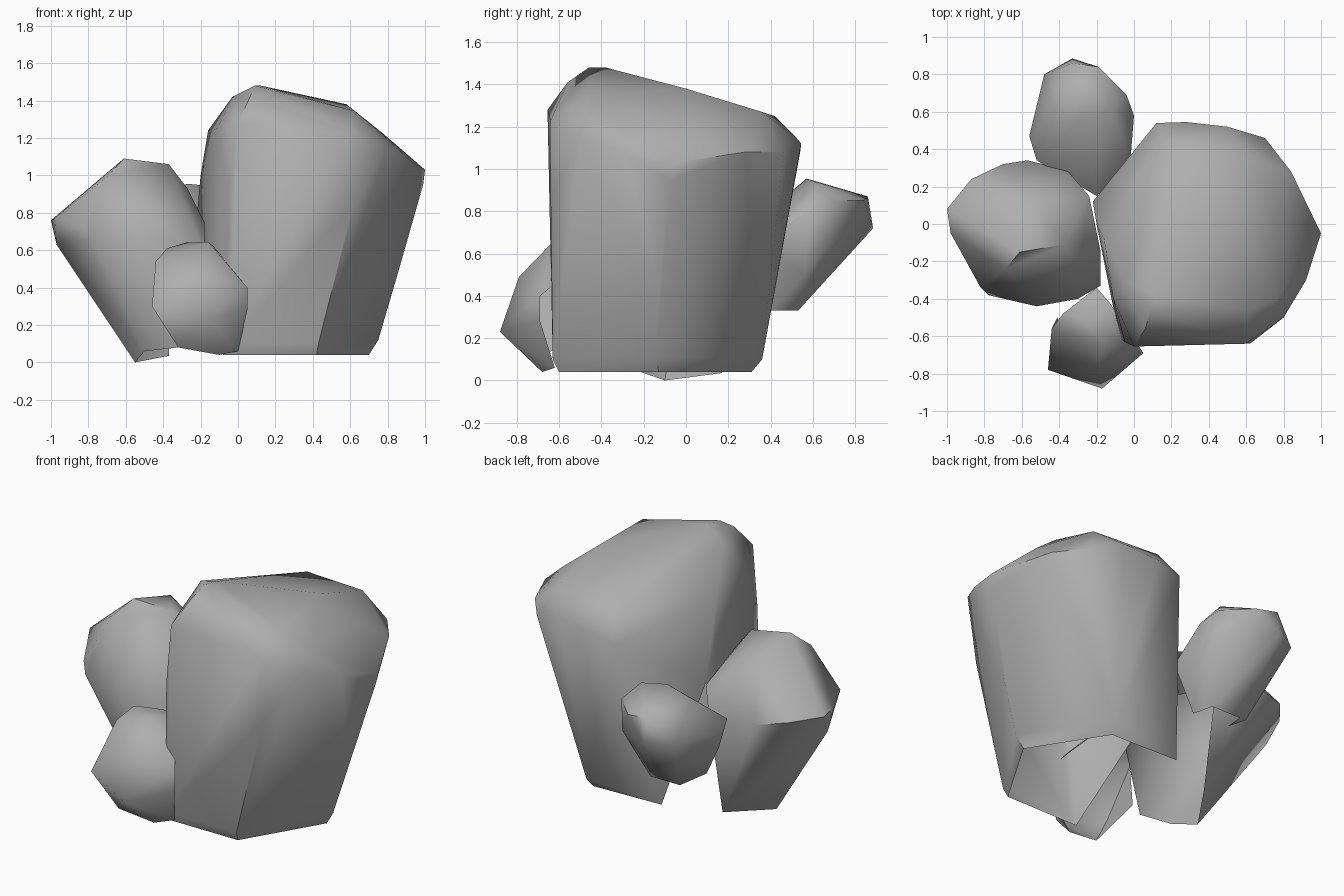
import bpy, bmesh, math

stone = bpy.data.materials.new("grey_stone")
stone.diffuse_color = (0.42, 0.42, 0.42, 1)


def rock(name, corners, drop):
    """Wrap a chiselled stone around its corners; drop(normal, centre) removes buried faces."""
    bm = bmesh.new()
    for c in corners:
        bm.verts.new(c)
    bmesh.ops.convex_hull(bm, input=bm.verts)
    loose = [v for v in bm.verts if not v.link_faces]
    bmesh.ops.delete(bm, geom=loose, context='VERTS')
    bmesh.ops.recalc_face_normals(bm, faces=bm.faces)
    bmesh.ops.dissolve_limit(bm, angle_limit=math.radians(4), verts=bm.verts, edges=bm.edges)
    bm.normal_update()
    hidden = [f for f in bm.faces if drop(f.normal, f.calc_center_median())]
    bmesh.ops.delete(bm, geom=hidden, context='FACES')
    me = bpy.data.meshes.new(name)
    bm.to_mesh(me)
    bm.free()
    ob = bpy.data.objects.new(name, me)
    bpy.context.collection.objects.link(ob)
    me.materials.append(stone)
    bpy.ops.object.select_all(action='DESELECT')
    ob.select_set(True)
    bpy.context.view_layer.objects.active = ob
    bpy.ops.object.shade_smooth_by_angle(angle=math.radians(52))
    return ob


# Tall main boulder, open underneath and where it meets the smaller stones
rock("main_boulder", [
    # foot
    (-0.08, -0.60, 0.04), (0.42, -0.60, 0.04), (0.70, -0.13, 0.04),
    (0.42, 0.31, 0.04), (-0.05, 0.31, 0.05),
    (-0.05, -0.63, 0.10), (0.43, -0.63, 0.10), (0.75, -0.14, 0.12), (0.43, 0.36, 0.10),
    # sides
    (-0.22, 0.12, 0.78), (-0.05, -0.63, 0.90), (0.62, -0.64, 0.85),
    (0.85, -0.13, 0.46), (0.99, -0.07, 0.95),
    # shoulder
    (-0.20, 0.0, 1.0), (-0.16, -0.08, 1.24), (-0.11, -0.40, 1.25), (0.0, -0.655, 1.28),
    (0.60, -0.64, 1.23), (0.80, -0.50, 1.15), (0.92, -0.30, 1.08), (1.0, -0.05, 1.03),
    (0.84, 0.28, 1.08), (0.70, 0.46, 1.08), (0.50, 0.52, 1.15), (0.28, 0.545, 1.12),
    (0.12, 0.54, 1.08),
    # crown
    (0.78, 0.08, 1.22), (0.60, 0.36, 1.27), (0.18, 0.42, 1.25), (0.58, 0.0, 1.38),
    (0.62, -0.46, 1.345), (0.76, -0.40, 1.23), (0.38, -0.18, 1.425),
    (0.09, -0.46, 1.48), (0.12, -0.38, 1.48), (0.06, -0.56, 1.41), (-0.03, -0.32, 1.42),
], lambda n, c: c.z < 0.055 or (n.x < -0.85 and c.z < 0.6))

# Leaning stone on the left, open underneath and on its inner side
rock("left_stone", [
    (-0.55, -0.10, 0.0), (-0.50, -0.27, 0.06), (-0.32, -0.33, 0.08), (-0.37, 0.17, 0.035),
    (-0.57, 0.34, 0.70), (-0.36, 0.29, 0.68), (-0.70, 0.32, 0.72), (-0.87, 0.24, 0.75),
    (-1.0, 0.08, 0.76), (-0.98, -0.05, 0.77), (-0.97, 0.0, 0.63),
    (-0.82, -0.34, 0.72), (-0.78, -0.38, 0.66), (-0.52, -0.44, 0.65), (-0.30, -0.40, 0.65),
    (-0.18, -0.33, 0.60), (-0.18, -0.14, 0.75), (-0.24, 0.15, 0.78),
    (-0.27, -0.10, 0.93), (-0.37, -0.11, 1.06), (-0.61, -0.15, 1.09),
    (-0.69, -0.24, 1.0), (-0.55, 0.13, 1.02),
], lambda n, c: c.z < 0.07 or (n.x > 0.6 and c.z < 0.6))

# Small stone in front, open where it leans on the boulder
rock("front_stone", [
    (-0.46, -0.78, 0.30), (-0.44, -0.56, 0.54), (-0.20, -0.79, 0.49), (-0.17, -0.88, 0.23),
    (-0.38, -0.48, 0.61), (-0.28, -0.50, 0.64), (-0.16, -0.64, 0.645), (-0.13, -0.42, 0.62),
    (0.05, -0.69, 0.40), (0.05, -0.69, 0.28), (-0.10, -0.68, 0.04), (0.0, -0.62, 0.06),
    (-0.32, -0.71, 0.08), (-0.41, -0.50, 0.25), (-0.20, -0.34, 0.50),
], lambda n, c: n.y > 0.2 and n.z < 0.4)

# Small raised stone behind, open at its lower inner end
rock("back_stone", [
    (-0.33, 0.885, 0.72), (-0.33, 0.86, 0.87), (-0.19, 0.84, 0.85), (-0.04, 0.69, 0.85),
    (0.0, 0.58, 0.80), (-0.12, 0.61, 0.94), (-0.27, 0.57, 0.955), (-0.48, 0.80, 0.72),
    (-0.56, 0.47, 0.70), (-0.52, 0.34, 0.72), (-0.42, 0.55, 0.90), (-0.20, 0.15, 0.60),
    (-0.02, 0.33, 0.65), (-0.33, 0.53, 0.33), (-0.13, 0.53, 0.33), (-0.10, 0.40, 0.33),
    (-0.35, 0.40, 0.34), (-0.45, 0.44, 0.40), (-0.55, 0.46, 0.60), (-0.02, 0.56, 0.50),
    (-0.04, 0.68, 0.65),
], lambda n, c: c.z < 0.345 or (n.y < -0.4 and n.z < -0.1))
